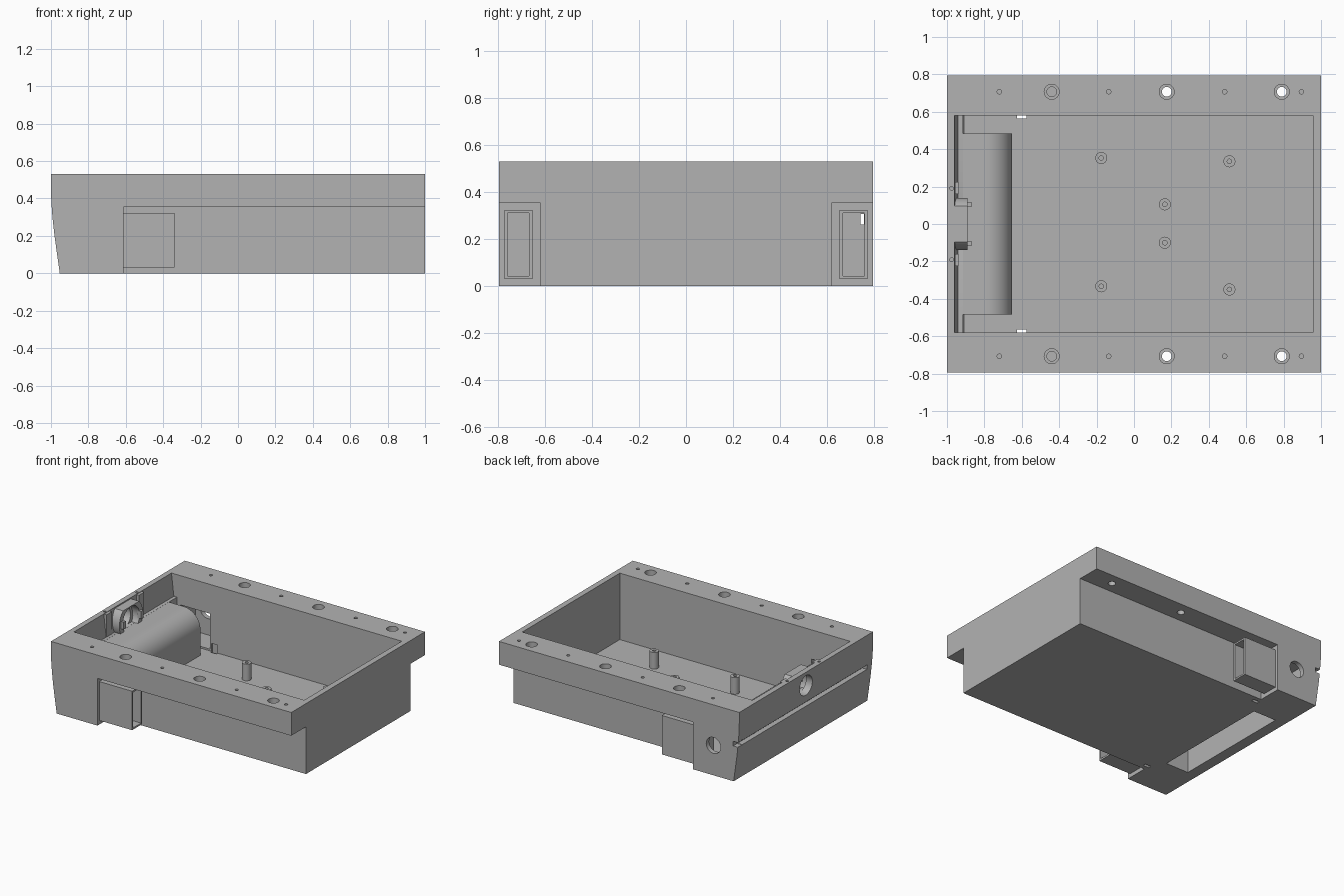
import bpy, bmesh, math
from mathutils import Matrix, Vector

cube = bpy.data.objects.get("Cube")
if cube:
    bpy.data.objects.remove(cube, do_unlink=True)

grey = bpy.data.materials.new("plain grey")
grey.use_nodes = True
GREY = (0.45, 0.45, 0.45, 1)
grey.diffuse_color = GREY
grey.node_tree.nodes["Principled BSDF"].inputs["Base Color"].default_value = GREY


def finish(bm, name):
    bmesh.ops.recalc_face_normals(bm, faces=bm.faces)
    mesh = bpy.data.meshes.new(name)
    bm.to_mesh(mesh)
    bm.free()
    mesh.materials.append(grey)
    ob = bpy.data.objects.new(name, mesh)
    bpy.context.scene.collection.objects.link(ob)
    return ob


def box(name, xs, ys, zs):
    bm = bmesh.new()
    bmesh.ops.create_cube(bm, size=1)
    for v in bm.verts:
        v.co = Vector([lo + (hi - lo) * (c + 0.5) for c, (lo, hi) in zip(v.co, (xs, sorted(ys), zs))])
    return finish(bm, name)


def cylinder(name, centre, r, depth, axis="Z", sides=32):
    bm = bmesh.new()
    turn = {"Z": Matrix(), "X": Matrix.Rotation(math.pi / 2, 4, "Y"),
            "Y": Matrix.Rotation(math.pi / 2, 4, "X")}[axis]
    bmesh.ops.create_cone(bm, cap_ends=True, segments=sides, radius1=r, radius2=r,
                          depth=depth, matrix=Matrix.Translation(centre) @ turn)
    return finish(bm, name)


def prism(name, profile, half):
    """Extrude an x-z profile from y = -half to y = half."""
    bm = bmesh.new()
    face = bm.faces.new([bm.verts.new((x, -half, z)) for x, z in profile])
    new = bmesh.ops.extrude_face_region(bm, geom=[face])["geom"]
    verts = [g for g in new if isinstance(g, bmesh.types.BMVert)]
    bmesh.ops.translate(bm, verts=verts, vec=(0, 2 * half, 0))
    return finish(bm, name)


def cut(ob, *cutters):
    """Subtract each cutter, bake the result and drop the cutter."""
    for c in cutters:
        mod = ob.modifiers.new("cut", "BOOLEAN")
        mod.operation, mod.solver, mod.object = "DIFFERENCE", "EXACT", c
        bpy.context.view_layer.update()
        deps = bpy.context.evaluated_depsgraph_get()
        mesh = bpy.data.meshes.new_from_object(ob.evaluated_get(deps))
        ob.modifiers.clear()
        ob.data = mesh
        bpy.data.objects.remove(c, do_unlink=True)
    return ob


def dome(left, right, top, bottom, r):
    """Upright profile with a rounded upper right corner."""
    arc = [(right - r + r * math.sin(a), top - r + r * math.cos(a))
           for a in [i * math.pi / 24 for i in range(13)]]
    return [(left, bottom), (left, top)] + arc + [(right, bottom)]


# Tray with a curved nose, narrowed below the side flanges
body = prism("tray_body", [(-0.953, 0), (-0.967, 0.1), (-0.981, 0.2), (-0.992, 0.3),
                           (-0.998, 0.38), (-1, 0.45), (-1, 0.53), (1, 0.53), (1, 0)], 0.795)
for s in (1, -1):
    cut(body, box("ledge", (-0.613, 1.1), (s * 0.62, s * 0.9), (-0.1, 0.355)))

# Main cavity with a stepped nose wall
cut(body, prism("cavity", [(-0.96, 0.6), (-0.96, 0.53), (-0.94, 0.36), (-0.915, 0.36),
                           (-0.905, 0.03), (0.957, 0.03), (0.957, 0.6)], 0.58))

for s in (1, -1):
    # Side pocket open to the cavity, and cable slot through the floor
    cut(body, box("pocket", (-0.885, -0.5), (s * 0.667, s * 0.76), (0.043, 0.31)),
        box("window", (-0.885, -0.64), (s * 0.55, s * 0.7), (0.043, 0.31)),
        box("slot", (-0.625, -0.575), (s * 0.565, s * 0.588), (-0.1, 0.09)))
    # Counterbored bolt holes and small blind screw holes in the flanges
    for x in (-0.44, 0.175, 0.79):
        cut(body, cylinder("bolt", (x, s * 0.707, 0.45), 0.026, 0.24),
            cylinder("bore", (x, s * 0.707, 0.53), 0.04, 0.1))
    for x in (-0.72, -0.135, 0.485, 0.895):
        cut(body, cylinder("screw", (x, s * 0.707, 0.53), 0.012, 0.12, sides=16))
    cut(body, cylinder("screw", (-0.975, s * 0.19, 0.53), 0.01, 0.1, sides=16))

# Side port, nose port, nose groove and its wire passage
cut(body, cylinder("side_port", (-0.785, 0.8, 0.225), 0.06, 0.2, "Y"),
    cylinder("nose_port", (-1, 0, 0.43), 0.075, 0.2, "X"),
    box("groove", (-1.1, -0.95), (-0.74, 0.9), (0.265, 0.3)),
    box("passage", (-1.1, -0.8), (0.742, 0.757), (0.262, 0.305)))

# Rounded compartment, hollow and open underneath
compartment = prism("battery_compartment", dome(-0.914, -0.652, 0.36, 0.01, 0.14), 0.485)
for part in (body, compartment):
    cut(part, prism("hollow", dome(-0.87, -0.68, 0.33, -0.1, 0.115), 0.465))

parts = [body, compartment]

# Rectangular side ducts
for s, side in ((1, "left"), (-1, "right")):
    duct = box(side + "_duct", (-0.62, -0.34), (s * 0.653, s * 0.773), (0.03, 0.323))
    parts.append(cut(duct, box("bore", (-0.9, -0.2), (s * 0.667, s * 0.76), (0.043, 0.31))))

# Circuit board standoffs
for x, y, top in ((-0.175, 0.353, 0.155), (-0.175, -0.333, 0.155), (0.51, 0.335, 0.155),
                  (0.51, -0.35, 0.155), (0.165, 0.105, 0.145), (0.165, -0.1, 0.145)):
    post = cylinder("standoff", (x, y, (top + 0.02) / 2), 0.032, top - 0.02, sides=24)
    parts.append(cut(post, cylinder("pilot", (x, y, top), 0.012, 0.16, sides=16)))

# Socket collar behind the nose port, flattened on top, with end clips
collar = cylinder("socket_collar", (-0.927, 0, 0.42), 0.14, 0.075, "X", 48)
cut(collar, cylinder("bore", (-0.9, 0, 0.42), 0.1, 0.3, "X"),
    box("trim", (-1.1, -0.8), (-0.3, 0.3), (0.522, 0.7)))
parts.append(collar)
for s, side in ((1, "left"), (-1, "right")):
    parts.append(box(side + "_clip", (-0.9, -0.87), (s * 0.092, s * 0.118), (0.395, 0.45)))
    parts.append(box(side + "_screw_boss", (-0.958, -0.938), (s * 0.16, s * 0.225), (0.35, 0.528)))
parts.append(box("lower_clip", (-0.9, -0.87), (-0.02, 0.02), (0.295, 0.318)))

# Smooth curved surfaces, keep hard edges
bpy.ops.object.select_all(action="DESELECT")
for ob in parts:
    ob.select_set(True)
bpy.context.view_layer.objects.active = body
bpy.ops.object.shade_smooth_by_angle(angle=math.radians(25))
